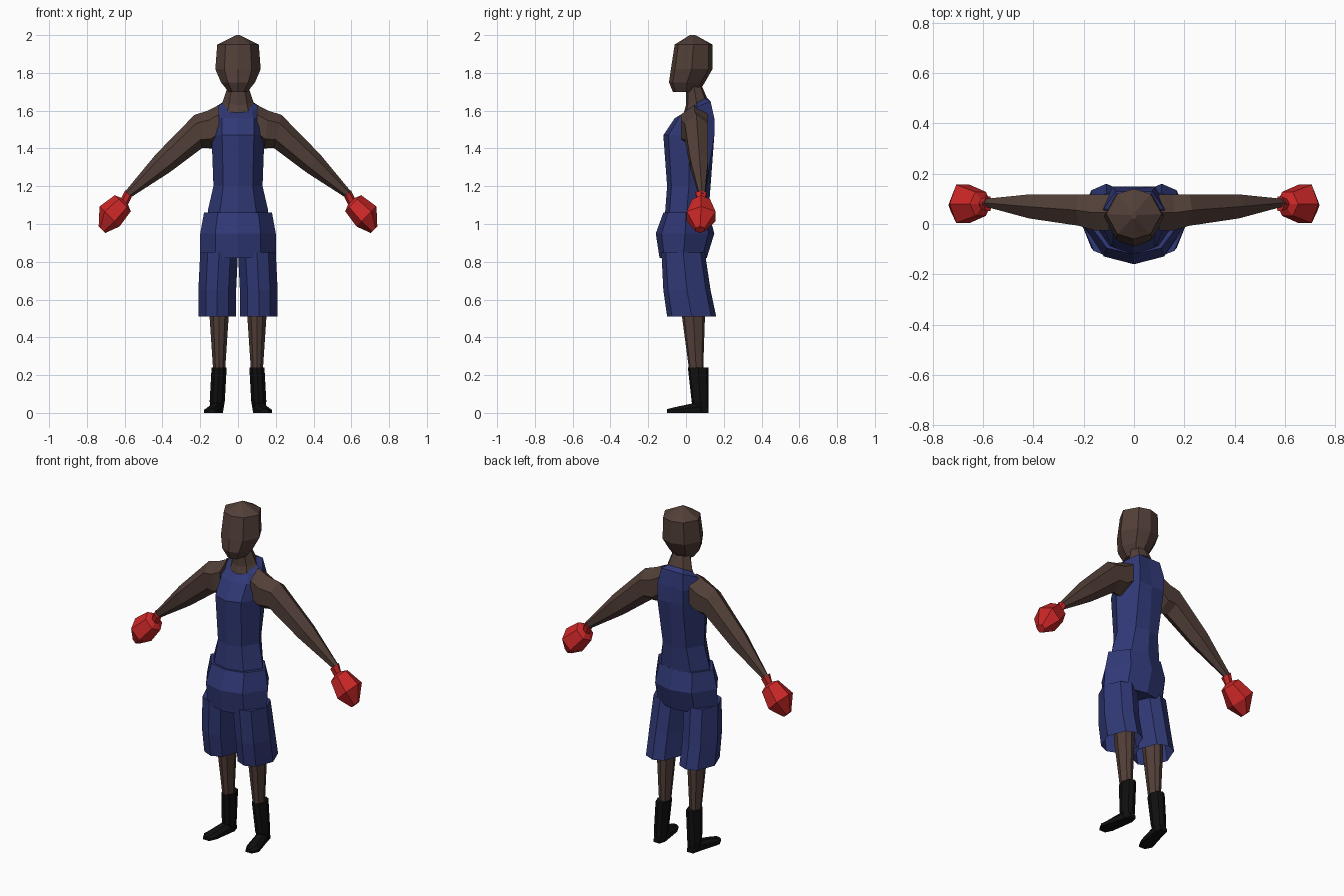
import bpy, bmesh, math
from mathutils import Vector

default_cube = bpy.data.objects.get("Cube")
if default_cube:
    bpy.data.objects.remove(default_cube)


def material(name, red, green, blue):
    mat = bpy.data.materials.new(name)
    mat.use_nodes = True
    mat.diffuse_color = (red, green, blue, 1)
    shader = mat.node_tree.nodes["Principled BSDF"]
    shader.inputs["Base Color"].default_value = mat.diffuse_color
    return mat


skin = material("brown skin", red=.085, green=.05, blue=.04)
cloth = material("navy cloth", red=.03, green=.04, blue=.18)
glove_leather = material("red leather", red=.6, green=.02, blue=.02)
boot_leather = material("black leather", red=.005, green=.005, blue=.005)


def loft(name, mat, rings, mirror=False, open_end=False):
    """Join equal-length rings of points into a flat-shaded skin."""
    bm = bmesh.new()
    loops = [[bm.verts.new(point) for point in ring] for ring in rings]
    for lower, upper in zip(loops, loops[1:]):
        for i in range(len(lower)):
            bm.faces.new((lower[i - 1], lower[i], upper[i], upper[i - 1]))
    bm.faces.new(loops[0])
    if not open_end:
        bm.faces.new(loops[-1])
    bmesh.ops.recalc_face_normals(bm, faces=bm.faces)
    mesh = bpy.data.meshes.new(name)
    bm.to_mesh(mesh)
    bm.free()
    mesh.materials.append(mat)
    part = bpy.data.objects.new(name, mesh)
    bpy.context.collection.objects.link(part)
    if mirror:
        part.modifiers.new("Mirror", 'MIRROR')


def section(z, width, front, back, x=0, slope=0, square=.8):
    """Level eight-sided section; slope lifts the back, square fills the back corners."""
    middle, depth = (front + back) / 2, (back - front) / 2
    half = [(0, -1), (.6, -.8), (1, 0), (.6, square), (0, 1)]
    outline = half + [(-side, along) for side, along in half[3:0:-1]]
    return [Vector((x + side * width, middle + along * depth, z + along * slope))
            for side, along in outline]


def limb(x, z, thick, front, back):
    """Six-sided arm section that leans over as the arm leaves the shoulder."""
    lean = math.radians(min(45, 120 * (x - .1)))
    across = Vector((math.sin(lean), 0, math.cos(lean))) * thick / 2
    depth = Vector((0, (back - front) / 2, 0))
    centre = Vector((x, (front + back) / 2, z))
    turns = [math.tau * i / 6 for i in range(6)]
    return [centre + across * math.cos(turn) + depth * math.sin(turn) * 1.1
            for turn in turns]


def foot(y, x, width, height):
    """Flat-soled foot section with bevelled upper corners."""
    half = [(1, 0), (1, .55), (.5, 1)]
    outline = half + [(-side, up) for side, up in reversed(half)]
    return [Vector((x + side * width, y, up * height)) for side, up in outline]


# Head and neck
loft("head", skin, [
    section(z=1.7, width=.05, front=-.07, back=.07),
    section(z=1.75, width=.09, front=-.09, back=.1),
    section(z=1.82, width=.12, front=-.08, back=.14),
    section(z=1.95, width=.11, front=-.06, back=.14),
    section(z=2, width=.01, front=.02, back=.05)])
loft("neck", skin, [
    section(z=1.58, width=.1, front=-.02, back=.12, slope=.02),
    section(z=1.65, width=.08, front=0, back=.11, slope=.02),
    section(z=1.74, width=.05, front=0, back=.08)])

# Sleeveless vest with a low front neckline
loft("vest", cloth, [
    section(z=1, width=.16, front=-.11, back=.12),
    section(z=1.07, width=.16, front=-.11, back=.12),
    section(z=1.2, width=.13, front=-.1, back=.13),
    section(z=1.47, width=.14, front=-.12, back=.15, square=1),
    section(z=1.56, width=.14, front=-.06, back=.14, square=1.1),
    section(z=1.62, width=.12, front=-.01, back=.13, slope=.03, square=1),
    section(z=1.64, width=.08, front=0, back=.11, slope=.03)])

# Arms, shoulder to wrist
loft("arms", skin, mirror=True, rings=[
    limb(x=.1, z=1.53, thick=.2, front=-.03, back=.12),
    limb(x=.15, z=1.5, thick=.2, front=-.03, back=.12),
    limb(x=.21, z=1.49, thick=.18, front=-.01, back=.12),
    limb(x=.4, z=1.32, thick=.12, front=.02, back=.12),
    limb(x=.59, z=1.15, thick=.04, front=.07, back=.1)])

# Boxing gloves with flared cuffs
loft("gloves", glove_leather, mirror=True, rings=[
    limb(x=.58, z=1.16, thick=.05, front=.05, back=.11),
    limb(x=.6, z=1.12, thick=.05, front=.06, back=.1),
    limb(x=.61, z=1.11, thick=.12, front=.03, back=.13),
    limb(x=.68, z=1.04, thick=.15, front=0, back=.16),
    limb(x=.72, z=.97, thick=.05, front=.05, back=.1)])

# Baggy shorts: hips and two open legs
loft("shorts_hips", cloth, [
    section(z=1.06, width=.18, front=-.12, back=.12),
    section(z=.95, width=.2, front=-.16, back=.15),
    section(z=.82, width=.2, front=-.14, back=.11)])
loft("shorts_legs", cloth, mirror=True, open_end=True, rings=[
    section(z=.85, x=.1, width=.1, front=-.13, back=.1),
    section(z=.65, x=.11, width=.1, front=-.12, back=.13),
    section(z=.51, x=.11, width=.1, front=-.1, back=.16)])

# Lower legs
loft("legs", skin, mirror=True, rings=[
    section(z=.8, x=.1, width=.06, front=-.04, back=.1),
    section(z=.5, x=.1, width=.05, front=-.02, back=.1),
    section(z=.2, x=.1, width=.03, front=.02, back=.09)])

# Boots: shaft, then a foot turned slightly outward
loft("boot_shafts", boot_leather, mirror=True, rings=[
    section(z=.24, x=.1, width=.04, front=.01, back=.12),
    section(z=.06, x=.11, width=.04, front=.03, back=.12),
    section(z=0, x=.11, width=.03, front=.05, back=.12)])
loft("boot_feet", boot_leather, mirror=True, rings=[
    foot(y=.12, x=.11, width=.02, height=.03),
    foot(y=.08, x=.11, width=.03, height=.06),
    foot(y=-.06, x=.14, width=.04, height=.03),
    foot(y=-.1, x=.14, width=.02, height=.02)])
